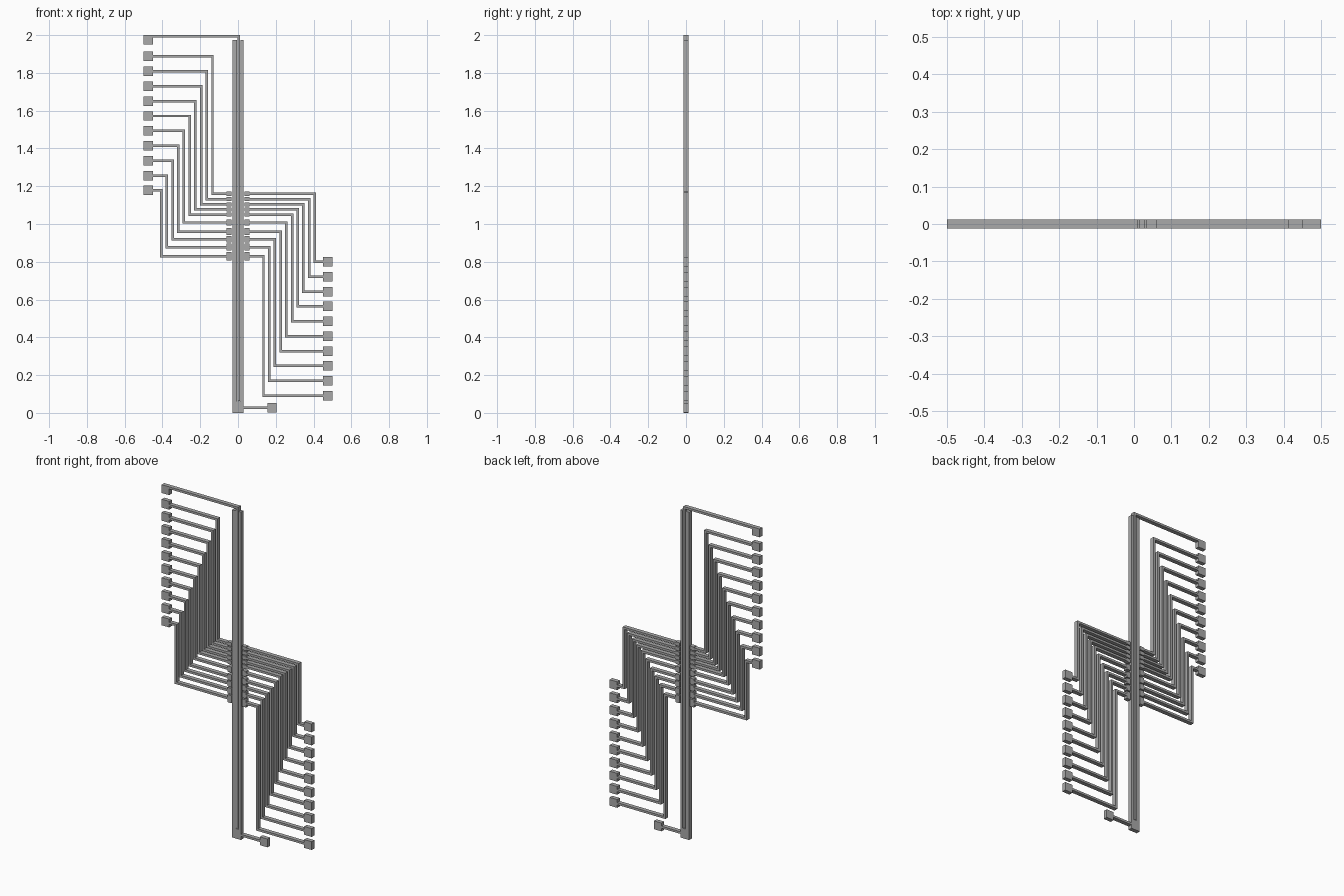
import bpy
import bmesh
from mathutils import Vector

if "Cube" in bpy.data.objects:
    bpy.data.objects.remove(bpy.data.objects["Cube"], do_unlink=True)

grey = bpy.data.materials.new("plain grey")
grey.use_nodes = True
colour = (0.4, 0.4, 0.4, 1)
grey.diffuse_color = colour
grey.node_tree.nodes["Principled BSDF"].inputs["Base Color"].default_value = colour

DEPTH = 0.025
WIRE = 0.013
PAD = 0.05


def extrude_outline(name, outline):
    """Extrude a front (x, z) outline through the sheet thickness."""
    bm = bmesh.new()
    face = bm.faces.new([bm.verts.new((x, -DEPTH / 2, z)) for x, z in outline])
    new = bmesh.ops.extrude_face_region(bm, geom=[face])["geom"]
    verts = [v for v in new if isinstance(v, bmesh.types.BMVert)]
    bmesh.ops.translate(bm, verts=verts, vec=(0, DEPTH, 0))
    bmesh.ops.recalc_face_normals(bm, faces=bm.faces)
    mesh = bpy.data.meshes.new(name)
    bm.to_mesh(mesh)
    bm.free()
    mesh.materials.append(grey)
    obj = bpy.data.objects.new(name, mesh)
    bpy.context.collection.objects.link(obj)


def block(name, x0, x1, z0, z1):
    extrude_outline(name, [(x0, z0), (x1, z0), (x1, z1), (x0, z1)])


def trace(name, path):
    """Flat wire along a path, with mitred right-angle corners."""
    pts = [Vector(p) for p in path]
    normals = []
    for a, b in zip(pts, pts[1:]):
        d = (b - a).normalized()
        normals.append(Vector((-d.y, d.x)))
    offsets = [normals[0]]
    offsets += [a + b if abs(a.dot(b)) < 0.5 else a for a, b in zip(normals, normals[1:])]
    offsets.append(normals[-1])
    half = WIRE / 2
    side_a = [p + o * half for p, o in zip(pts, offsets)]
    side_b = [p - o * half for p, o in zip(pts, offsets)]
    extrude_outline(name, side_a + side_b[::-1])


# Heights at which the traces reach the middle, from top to bottom
levels = [1.16, 1.132, 1.104, 1.077, 1.05, 1.008, 0.96, 0.92, 0.878, 0.83]
contact_heights = [0.022] * 5 + [0.034, 0.036, 0.034, 0.036, 0.046]

for i, (z, h) in enumerate(zip(levels, contact_heights)):
    for side, sign, pad_top, column in (("right", -1, 1.887, i), ("left", 1, 0.8, 9 - i)):
        # End pad, stepped trace and centre contact
        pad_z = pad_top - 0.0788 * i
        bend = sign * (0.135 + 0.0302 * column)
        px = sorted((sign * 0.5, sign * 0.45))
        cx = sorted((sign * 0.062, sign * 0.034))
        block(f"{side}_pad_{i + 1}", *px, pad_z - PAD / 2, pad_z + PAD / 2)
        trace(f"{side}_trace_{i + 1}",
              [(sign * 0.45, pad_z), (bend, pad_z), (bend, z), (sign * 0.062, z)])
        block(f"{side}_contact_{i + 1}", *cx, z - h / 2, z + h / 2)

# Forked centre bar
extrude_outline("centre_fork", [(-0.03, 0), (0.028, 0), (0.028, 1.975), (0.013, 1.975),
                                (0.013, 0.06), (-0.006, 0.06), (-0.006, 1.975), (-0.03, 1.975)])
block("fork_pad", 0.155, 0.205, 0.003, 0.053)
trace("fork_trace", [(0.028, 0.028), (0.155, 0.028)])

# Thin wire inside the fork, leading to the top pad
trace("centre_trace", [(-0.45, 1.9935), (0.0035, 1.9935), (0.0035, 0.063)])
block("top_pad", -0.5, -0.45, 1.95, 2.0)
